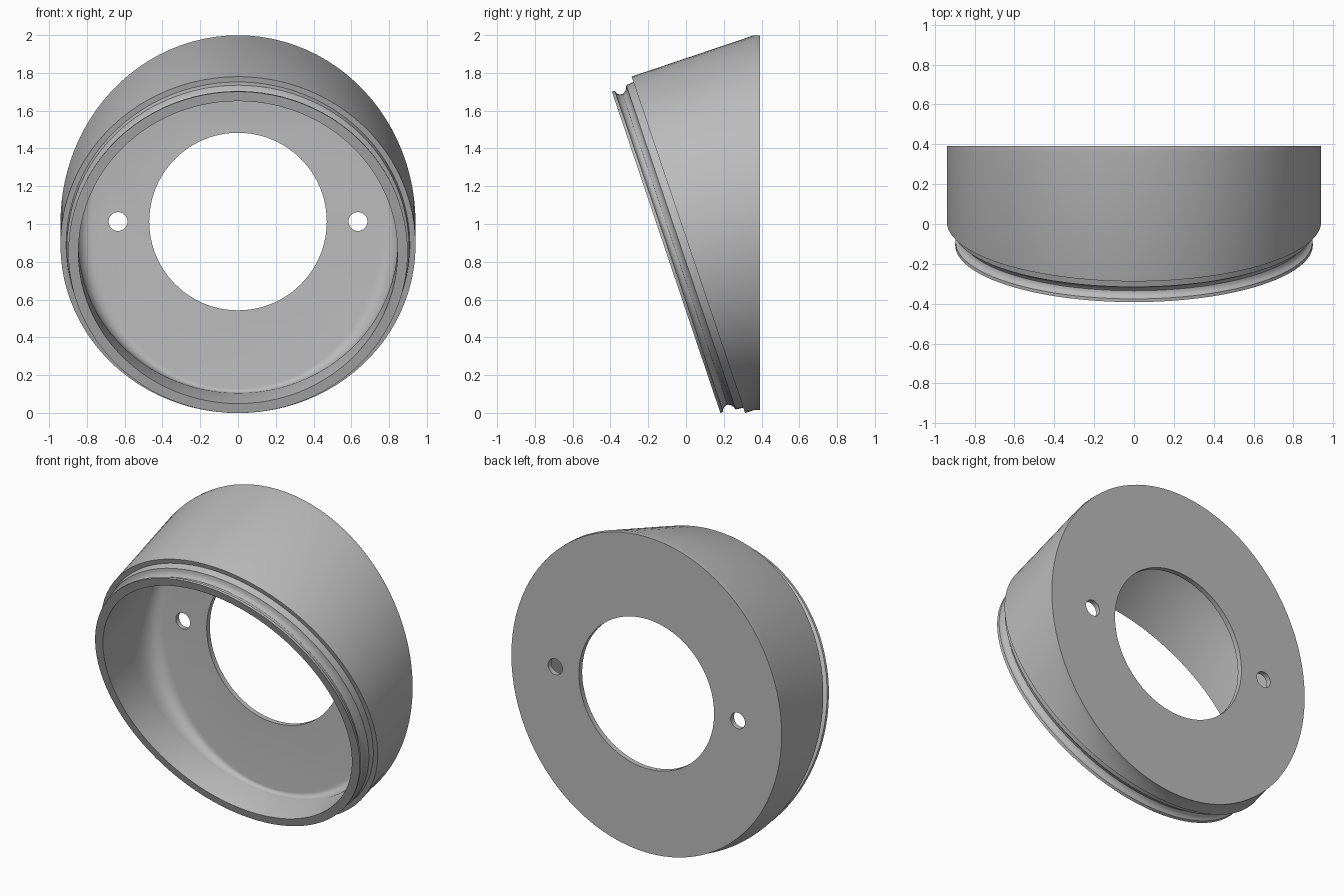
import bpy, bmesh, math
from mathutils import Vector

cube = bpy.data.objects.get("Cube")
if cube:
    bpy.data.objects.remove(cube)

SEGMENTS = 96
TILT = math.radians(18.65)
CENTRE = Vector((0, -0.105, 0.85))               # middle of the tilted front rim
AXIS = Vector((0, math.cos(TILT), math.sin(TILT)))
UP = Vector((0, -math.sin(TILT), math.cos(TILT)))
SIDE = Vector((1, 0, 0))
PLATE_FRONT, PLATE_BACK = 0.36, 0.392
BORE, BODY, BORE_DEPTH = 0.845, 0.94, 0.172

# Rim and groove profile: distance along the axis, radius
RIM = [(BORE_DEPTH, BORE), (0, BORE), (0, 0.898), (0.016, 0.896), (0.022, 0.88),
       (0.035, 0.87), (0.05, 0.868), (0.065, 0.875), (0.076, 0.888),
       (0.083, 0.906), (0.124, 0.91), (0.124, BODY)]


def point(t, r, a):
    return CENTRE + AXIS * t + (UP * math.cos(a) + SIDE * math.sin(a)) * r


def depth_at(y, r, a):
    """Axial distance at which the wall of radius r meets the plane at y."""
    return (y - point(0, r, a).y) / AXIS.y


def cavity(s, a):
    """Curved wall that flares behind the bore and blends into the plate."""
    gap = min(1, (depth_at(PLATE_FRONT, BORE, a) - BORE_DEPTH) / 0.2)
    flare, end = BORE + 0.055 * gap, BORE - 0.07 * gap
    p0 = point(BORE_DEPTH, BORE, a)
    p1 = point(depth_at(PLATE_FRONT, flare, a), flare, a)
    p2 = point(depth_at(PLATE_FRONT, end, a), end, a)
    return p0 * (1 - s) ** 2 + p1 * 2 * s * (1 - s) + p2 * s * s


def back_edge(a, y):
    p = point(depth_at(PLATE_FRONT, BODY, a), BODY, a)
    p.y = y
    return p


# One closed shell, from the inside of the plate round the rim to the back
angles = [2 * math.pi * i / SEGMENTS for i in range(SEGMENTS)]
rings = [[cavity(1 - k / 8, a) for a in angles] for k in range(8)]
rings += [[point(t, r, a) for a in angles] for t, r in RIM]
rings += [[back_edge(a, y) for a in angles] for y in (PLATE_FRONT, PLATE_BACK)]

bm = bmesh.new()
loops = [[bm.verts.new(p) for p in ring] for ring in rings]
for one, two in zip(loops, loops[1:]):
    for i in range(SEGMENTS):
        j = (i + 1) % SEGMENTS
        bm.faces.new((one[i], one[j], two[j], two[i]))
bm.faces.new(loops[0])
bm.faces.new(loops[-1])
bmesh.ops.recalc_face_normals(bm, faces=bm.faces)
mesh = bpy.data.meshes.new("angled_housing")
bm.to_mesh(mesh)
bm.free()
housing = bpy.data.objects.new("angled_housing", mesh)
bpy.context.collection.objects.link(housing)

grey = bpy.data.materials.new("plain grey")
grey.use_nodes = True
grey.diffuse_color = (0.5, 0.5, 0.5, 1)
grey.node_tree.nodes["Principled BSDF"].inputs["Base Color"].default_value = (0.5, 0.5, 0.5, 1)
mesh.materials.append(grey)

# Large centre opening and two screw holes through the back plate
for x, radius, sides in ((0, 0.47, 96), (-0.635, 0.05, 32), (0.635, 0.05, 32)):
    bpy.ops.mesh.primitive_cylinder_add(vertices=sides, radius=radius, depth=0.1,
                                        location=(x, PLATE_BACK, 1.013),
                                        rotation=(math.pi / 2, 0, 0))
    cutter = bpy.context.object
    cutter.name = "hole_cutter"
    cutter.hide_render = True
    cutter.data.materials.append(grey)
    bpy.ops.object.select_all(action="DESELECT")
    housing.select_set(True)
    bpy.context.view_layer.objects.active = housing
    cut = housing.modifiers.new("hole", "BOOLEAN")
    cut.operation = "DIFFERENCE"
    cut.solver = "EXACT"
    cut.object = cutter
    bpy.ops.object.modifier_apply(modifier=cut.name)
    bpy.data.objects.remove(cutter)

bpy.ops.object.shade_smooth_by_angle(angle=math.radians(32))
